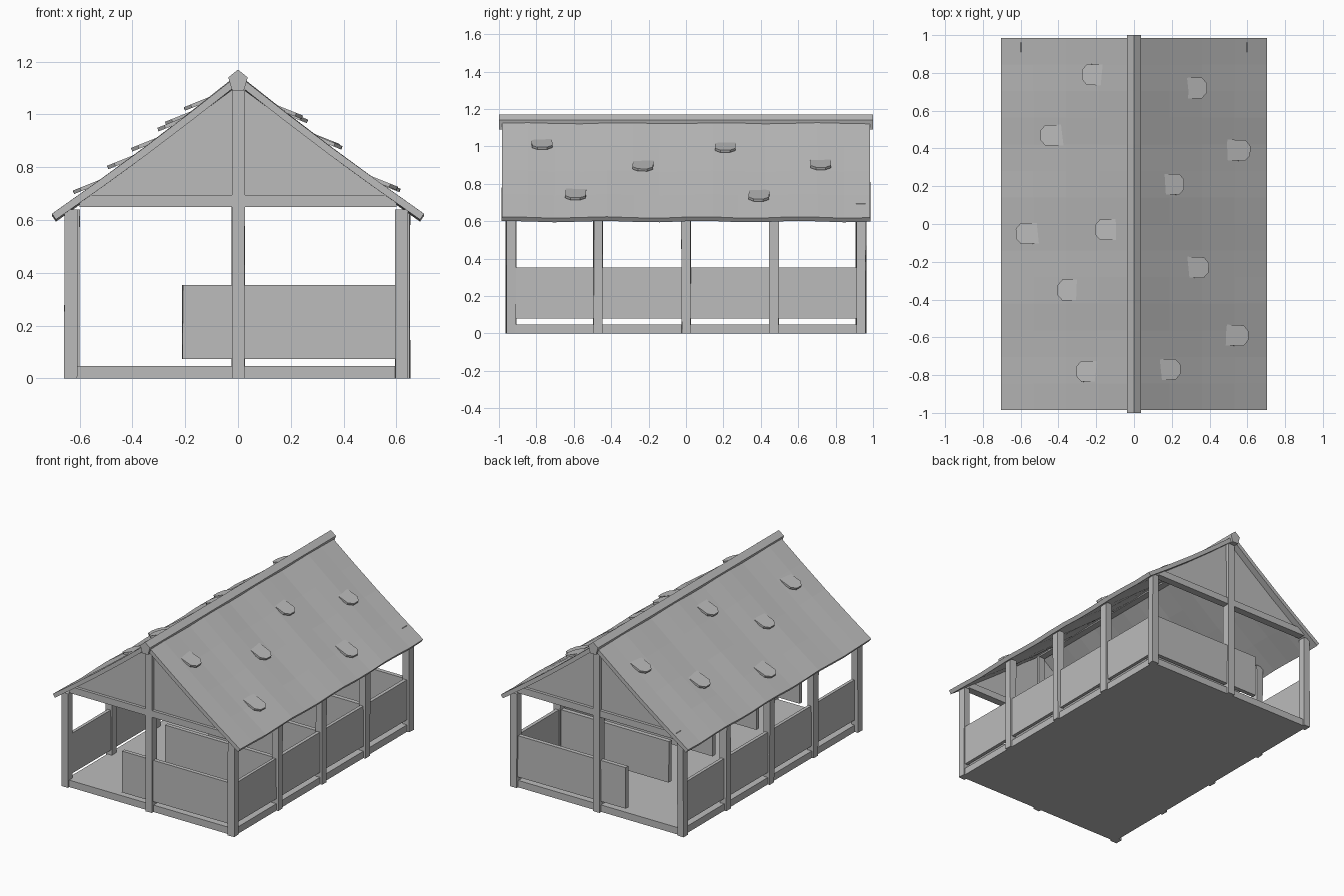
import bpy, bmesh, math, random
from mathutils import Matrix, Vector

random.seed(4)
cube = bpy.data.objects.get("Cube")
if cube:
    bpy.data.objects.remove(cube, do_unlink=True)

GREY = (0.5, 0.5, 0.5, 1)
mat = bpy.data.materials.new("plain grey")
mat.use_nodes = True
mat.diffuse_color = GREY
mat.node_tree.nodes["Principled BSDF"].inputs["Base Color"].default_value = GREY


def finish(name, bm):
    bmesh.ops.recalc_face_normals(bm, faces=bm.faces)
    mesh = bpy.data.meshes.new(name)
    bm.to_mesh(mesh)
    bm.free()
    mesh.materials.append(mat)
    obj = bpy.data.objects.new(name, mesh)
    bpy.context.scene.collection.objects.link(obj)
    return obj


def box(name, x, y, z, wobble=0.0):
    """Box from (low, high) pairs, with slightly uneven hand-cut corners."""
    bm = bmesh.new()
    bmesh.ops.create_cube(bm, size=1)
    for v in bm.verts:
        for k, (lo, hi) in enumerate((x, y, z)):
            v.co[k] = (hi if v.co[k] > 0 else lo) + random.uniform(-wobble, wobble) * (k < 2)
    return finish(name, bm)


def around(c, width):
    return (c - width / 2, c + width / 2)


def prism(name, outline, depth, place):
    """Extrude a flat outline; place maps (u, v, w) to a position."""
    bm = bmesh.new()
    rings = [[bm.verts.new(place(u, v, w)) for u, v in outline] for w in depth]
    bm.faces.new(rings[0])
    bm.faces.new(rings[1][::-1])
    n = len(outline)
    for i in range(n):
        j = (i + 1) % n
        bm.faces.new((rings[0][i], rings[0][j], rings[1][j], rings[1][i]))
    return finish(name, bm)


def upright(u, v, w):
    return Vector((u, w, v))


# Floor slab
box("floor", (-0.635, 0.635), (-0.945, 0.945), (0, 0.047))

# Posts and low side boards between them
rows = [-0.935, -0.47, 0, 0.47, 0.935]
for side, label in ((1, "left"), (-1, "right")):
    for i, y in enumerate(rows):
        x = side * 0.626 - (0.008 if i == 0 else 0)
        box(f"{label}_post_{i}", around(x, 0.048), around(y, 0.05), (0, 0.64), 0.003)
    for i, (a, b) in enumerate(zip(rows, rows[1:])):
        box(f"{label}_side_board_{i}", around(side * 0.622, 0.022), (a, b),
            (0.08, 0.353), 0.002)

# Stall boards across the building, leaving an aisle along one side
for i, y in enumerate(rows):
    box(f"stall_board_{i}", (-0.21, 0.61), around(y, 0.028), (0.073, 0.353), 0.002)

# Gable ends: king post, tie beam and boarded triangle
for side, label in ((-1, "front"), (1, "back")):
    y = side * 0.935
    box(f"{label}_king_post", around(0.002, 0.048), around(y, 0.056), (0, 1.11), 0.002)
    box(f"{label}_tie_beam", (-0.6, 0.6), around(y, 0.05), (0.65, 0.695))
    prism(f"{label}_gable", [(-0.565, 0.69), (0.565, 0.69), (0, 1.11)],
          around(side * 0.93, 0.02), upright)

# Ridge beam
prism("ridge_beam", [(0, 1.17), (0.037, 1.14), (0.022, 1.09), (-0.022, 1.09), (-0.037, 1.14)],
      (-1, 1), upright)


def roof_height(x):
    t = (abs(x) - 0.015) / 0.69
    return 1.137 - 0.517 * t - 0.01 * math.sin(math.pi * t)


# Roof slopes: gently sagging, rippled sheets
COLS, STRIPS = 4, 14
for side, label in ((1, "left"), (-1, "right")):
    bm = bmesh.new()
    grid = []
    for i in range(COLS + 1):
        x = 0.015 + 0.69 * i / COLS
        grid.append([])
        for j in range(STRIPS + 1):
            y = -0.985 + 1.97 * j / STRIPS
            ripple = 0.004 * math.sin(j * 1.7 + i * 0.3)
            grid[i].append(bm.verts.new((side * x, y, roof_height(x) + ripple)))
    for i in range(COLS):
        for j in range(STRIPS):
            bm.faces.new((grid[i][j], grid[i + 1][j], grid[i + 1][j + 1], grid[i][j + 1]))
    obj = finish(f"{label}_roof", bm)
    if obj.data.polygons[0].normal.z < 0:
        obj.data.flip_normals()
    solid = obj.modifiers.new("thickness", "SOLIDIFY")
    solid.thickness = 0.027
    solid.offset = -1

# Loose shingles: pointed tiles whose lower ends lift off the roof
TILE = [(-0.07, -0.055), (0.04, -0.055), (0.068, -0.025),
        (0.068, 0.025), (0.04, 0.055), (-0.07, 0.055)]
spots = [(-0.21, 0.79), (-0.43, 0.47), (-0.56, -0.05), (-0.14, -0.03),
         (-0.34, -0.35), (-0.24, -0.78), (0.32, 0.72), (0.55, 0.39),
         (0.2, 0.21), (0.33, -0.23), (0.54, -0.59), (0.18, -0.77)]
for i, (x, y) in enumerate(spots):
    side = 1 if x > 0 else -1
    pitch = math.atan(0.75) - math.radians(15)
    turn = Matrix.Rotation(side * pitch, 3, "Y") @ Matrix.Rotation(random.uniform(-0.05, 0.05), 3, "Z")
    base = Vector((x, y, roof_height(x) + 0.008))
    prism(f"shingle_{i}", TILE, (-0.007, 0.007),
          lambda u, v, w: base + turn @ Vector((side * u, v, w)))
